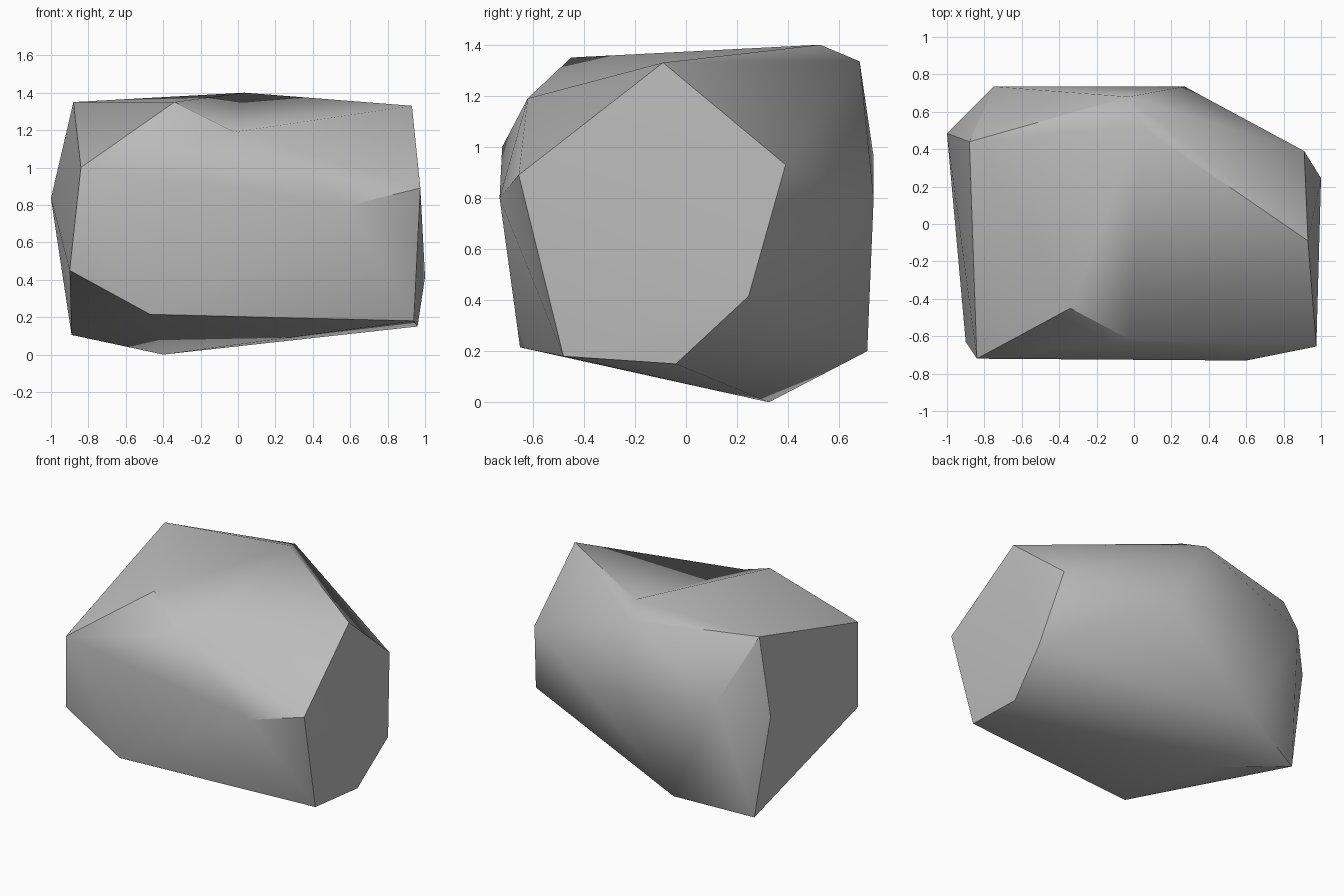
import bpy
import bmesh
import math
from mathutils import Vector

cube = bpy.data.objects.get("Cube")
if cube:
    bpy.data.objects.remove(cube, do_unlink=True)

# Stone colour
stone = bpy.data.materials.new("grey_stone")
stone.use_nodes = True
colour = (0.5, 0.5, 0.5, 1)
stone.diffuse_color = colour
stone.node_tree.nodes["Principled BSDF"].inputs["Base Color"].default_value = colour

# Corner points of the boulder, grouped by side
top_ridge = Vector((0.035, 0.525, 1.4))
top_right = Vector((0.93, -0.09, 1.33))
top_front = Vector((-0.34, -0.45, 1.35))
notch = Vector((-0.02, -0.62, 1.19))
top = [top_ridge, top_right, top_front, notch, (-0.88, 0.44, 1.35), (-0.03, 0.68, 1.335)]
front = [(-0.84, -0.72, 1), (0.6, -0.73, 0.8), (-0.47, -0.65, 0.215), (-0.9, -0.63, 0.45)]
right = [(0.975, -0.655, 0.89), (0.94, -0.48, 0.18), (0.96, -0.04, 0.15),
         (1, 0.245, 0.415), (0.91, 0.39, 0.93)]
back = [(0.27, 0.735, 0.8), (-0.75, 0.735, 0.96), (-0.4, 0.71, 0.2), (-1, 0.485, 0.835)]
base = [(-0.4, 0.325, 0), (-0.89, 0.51, 0.105)]

# Wrap the corners in a faceted skin
bm = bmesh.new()
for point in top + front + right + back + base:
    bm.verts.new(point)
hull = bmesh.ops.convex_hull(bm, input=bm.verts)
loose = [v for v in bm.verts if not v.link_faces]
bmesh.ops.delete(bm, geom=loose, context="VERTS")


def corner(point):
    return min(bm.verts, key=lambda v: (v.co - point).length)


# Turn the front rim inward to form the shallow notch
rim = bm.edges.get((corner(top_front), corner(top_right)))
if rim:
    opposite = {v for f in rim.link_faces for v in f.verts} - set(rim.verts)
    if corner(notch) in opposite:
        bmesh.utils.edge_rotate(rim, True)
bmesh.ops.recalc_face_normals(bm, faces=bm.faces)

mesh = bpy.data.meshes.new("boulder")
bm.to_mesh(mesh)
bm.free()
mesh.materials.append(stone)
boulder = bpy.data.objects.new("boulder", mesh)
bpy.context.collection.objects.link(boulder)

# Soft shading across gentle facets, crisp at hard edges
bpy.ops.object.select_all(action="DESELECT")
boulder.select_set(True)
bpy.context.view_layer.objects.active = boulder
bpy.ops.object.shade_smooth_by_angle(angle=math.radians(35))
